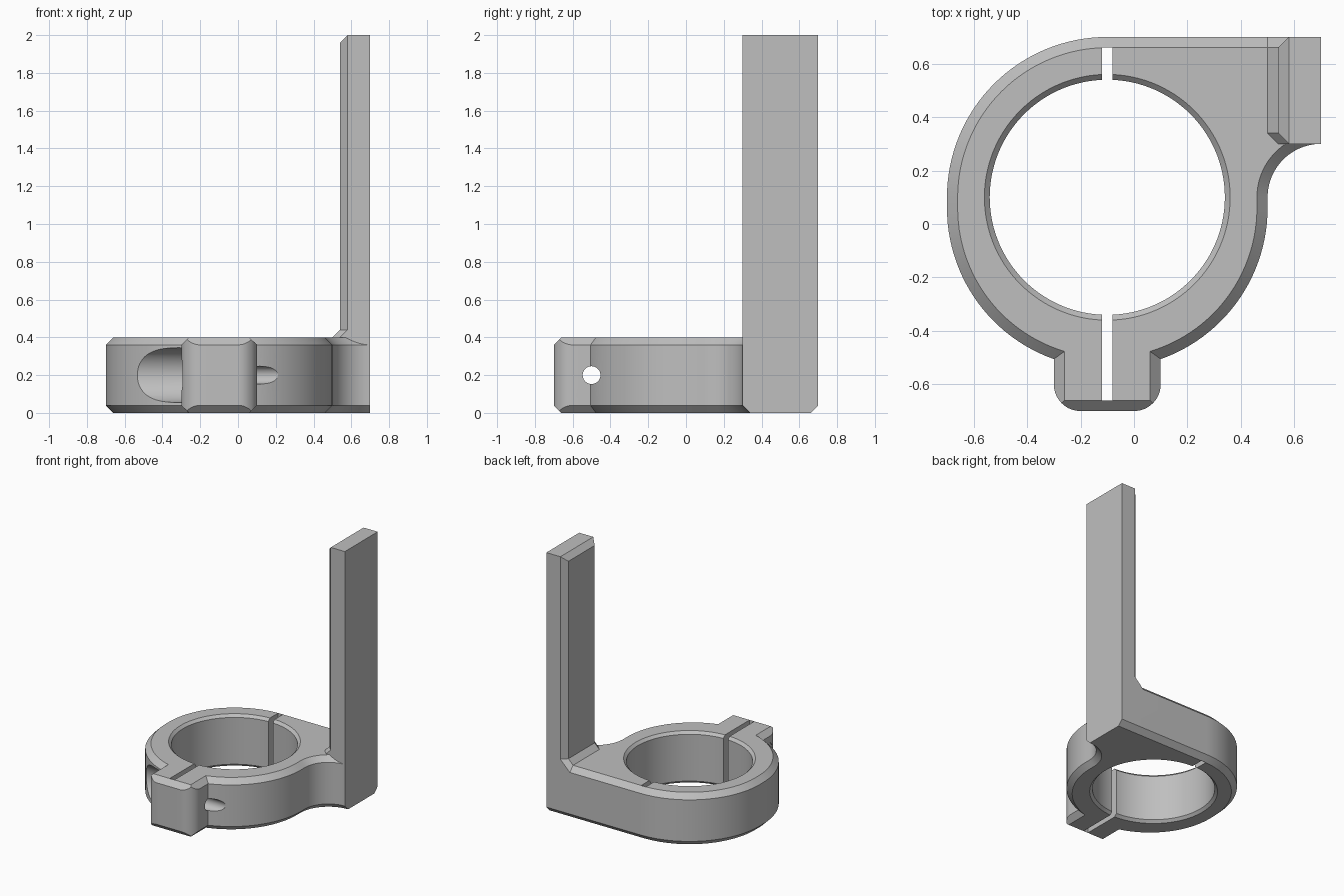
import bpy, bmesh
from math import sin, cos, radians

if "Cube" in bpy.data.objects:
    bpy.data.objects.remove(bpy.data.objects["Cube"])

CHAMFER = 0.04

grey = bpy.data.materials.new("plain grey")
grey.use_nodes = True
colour = (0.52, 0.52, 0.52, 1)
grey.diffuse_color = colour
grey.node_tree.nodes["Principled BSDF"].inputs["Base Color"].default_value = colour


def loft(name, rings):
    """Solid through matching rings of points, capped at both ends."""
    bm = bmesh.new()
    loops = [[bm.verts.new(p) for p in ring] for ring in rings]
    n = len(loops[0])
    for a, b in zip(loops, loops[1:]):
        for i in range(n):
            j = (i + 1) % n
            bm.faces.new((a[i], a[j], b[j], b[i]))
    bm.faces.new(loops[0])
    bm.faces.new(loops[-1])
    bmesh.ops.recalc_face_normals(bm, faces=bm.faces)
    mesh = bpy.data.meshes.new(name)
    bm.to_mesh(mesh)
    bm.free()
    mesh.materials.append(grey)
    obj = bpy.data.objects.new(name, mesh)
    bpy.context.collection.objects.link(obj)
    return obj


def combine(target, tool, operation):
    mod = target.modifiers.new(tool.name, 'BOOLEAN')
    mod.operation = operation
    mod.solver = 'EXACT'
    mod.object = tool
    bpy.context.view_layer.objects.active = target
    bpy.ops.object.modifier_apply(modifier=mod.name)
    bpy.data.objects.remove(tool)


def arc(cx, cy, r, start, end, steps):
    angles = [radians(start + (end - start) * i / steps) for i in range(steps + 1)]
    return [(cx + r * cos(a), cy + r * sin(a)) for a in angles]


def at_z(points, z):
    return [(x, y, z) for x, y in points]


def at_x(points, x):
    return [(x, y, z) for y, z in points]


def rect(a0, a1, b0, b1):
    return [(a0, b0), (a1, b0), (a1, b1), (a0, b1)]


def chamfered(name, outline, height):
    """Upright solid with chamfered top and bottom rims."""
    levels = [(0, CHAMFER), (CHAMFER, 0), (height - CHAMFER, 0), (height, CHAMFER)]
    return loft(name, [at_z(outline(d), z) for z, d in levels])


# Clamp ring with a square back corner and a concave sweep into the post
def body_outline(d):
    return ([(0.7, 0.7 - d)]
            + arc(-0.1, 0.1, 0.6 - d, 90, 180, 32)
            + arc(-0.1, 0.06, 0.6 - d, 180, 360, 64)
            + arc(0.7, 0.1, 0.2 + d, 180, 90, 24))


bracket = chamfered("clamp_bracket", body_outline, 0.4)

# Clamping lug, chamfered first and then rounded at its front corners
lug = chamfered("lug", lambda d: rect(-0.3 + d, 0.1 - d, -0.7 + d, -0.1), 0.4)
rounded = ([(0.1, 0)] + [(-0.3, 0)]
           + arc(-0.2, -0.6, 0.1, 180, 270, 16)
           + arc(0, -0.6, 0.1, 270, 360, 16))
combine(lug, loft("lug_rounding", [at_z(rounded, -0.1), at_z(rounded, 0.5)]), 'INTERSECT')
combine(bracket, lug, 'UNION')

# Tall post with chamfered inner edges and top
post_side = rect(0.3, 0.7, 0.2, 2)
post_inner = rect(0.3 + CHAMFER, 0.7 - CHAMFER, 0.2 + CHAMFER, 2 - CHAMFER)
post = loft("post", [at_x(post_inner, 0.54), at_x(post_side, 0.58), at_x(post_side, 0.7)])
combine(bracket, post, 'UNION')


# Small sloped gusset at the foot of the post
def gusset_section(top):
    low = top - CHAMFER
    return [(0.3, 0.2), (0.3, low), (0.34, top), (0.66, top), (0.7, low), (0.7, 0.2)]


gusset = loft("gusset", [at_x(gusset_section(t), x)
                         for x, t in ((0.5, 0.4), (0.58, 0.48), (0.66, 0.48))])
combine(bracket, gusset, 'UNION')

# Main bore, flared at both rims
bore = loft("bore", [at_z(arc(-0.1, 0.1, r, 0, 357, 119), z)
                     for z, r in ((-0.1, 0.56), (0.02, 0.44), (0.38, 0.44), (0.5, 0.56))])
combine(bracket, bore, 'DIFFERENCE')

# Clamp slot, leaving thin webs at front and back
slot = rect(-0.12, -0.08, -0.66, 0.66)
combine(bracket, loft("slot", [at_z(slot, -0.1), at_z(slot, 0.5)]), 'DIFFERENCE')

# Cross bolt hole and the wide recess for the bolt head
for name, r, x0, x1 in (("bolt_hole", 0.047, -1, 1), ("bolt_recess", 0.145, -1, -0.295)):
    circle = arc(-0.5, 0.2, r, 0, 354, 59)
    combine(bracket, loft(name, [at_x(circle, x0), at_x(circle, x1)]), 'DIFFERENCE')

bpy.ops.object.select_all(action='DESELECT')
bracket.select_set(True)
bpy.context.view_layer.objects.active = bracket
bpy.ops.object.shade_smooth_by_angle(angle=radians(25))
